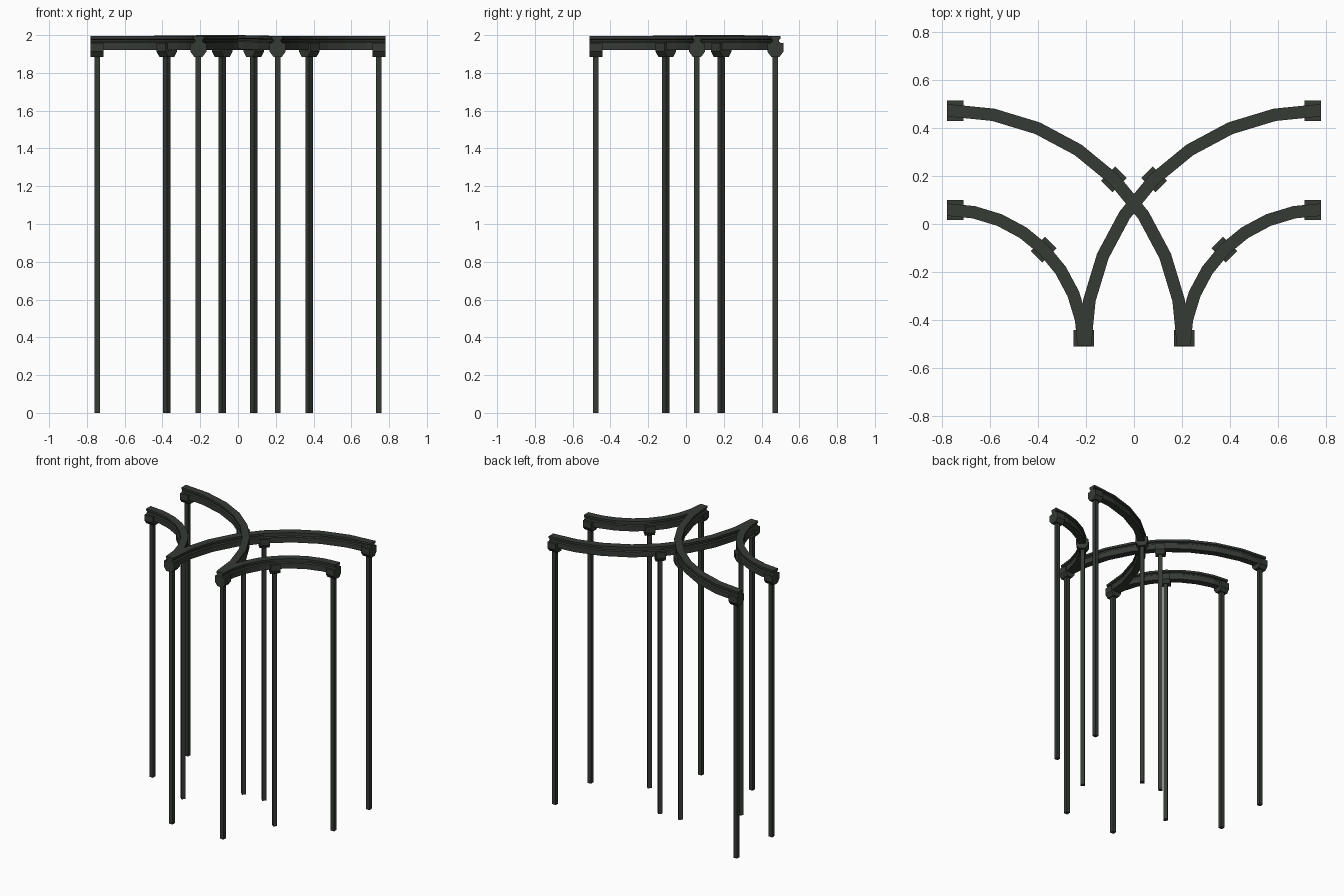
import bpy, bmesh, math
from mathutils import Matrix, Vector

if "Cube" in bpy.data.objects:
    bpy.data.objects.remove(bpy.data.objects["Cube"])

mat = bpy.data.materials.new("dark green grey metal")
mat.diffuse_color = (0.036, 0.043, 0.036, 1)
mat.use_nodes = True
mat.node_tree.nodes["Principled BSDF"].inputs["Base Color"].default_value = mat.diffuse_color

CX, CY = 0.78, -0.51          # shared centre of the right-hand curves
R_LARGE, R_SMALL = 0.985, 0.57
SEGS = 8


def finish(bm, name):
    bmesh.ops.recalc_face_normals(bm, faces=bm.faces)
    me = bpy.data.meshes.new(name)
    bm.to_mesh(me)
    bm.free()
    me.materials.append(mat)
    ob = bpy.data.objects.new(name, me)
    bpy.context.collection.objects.link(ob)
    return ob


def loft(bm, rings):
    """Skin a list of closed point rings and cap both ends."""
    vs = [[bm.verts.new(p) for p in r] for r in rings]
    n = len(vs[0])
    for a, b in zip(vs, vs[1:]):
        for i in range(n):
            bm.faces.new((a[i], a[(i + 1) % n], b[(i + 1) % n], b[i]))
    bm.faces.new(vs[0])
    bm.faces.new(vs[-1])


# rail cross-section: half width, height (top flange, groove, body)
HALF = [(0.026, 1.994), (0.026, 1.979), (0.017, 1.975), (0.017, 1.966),
        (0.025, 1.960), (0.025, 1.920)]
PROFILE = HALF + [(-w, z) for w, z in reversed(HALF)]


def rail(name, radius, side, hump=0.0):
    bm = bmesh.new()
    rings = []
    for i in range(SEGS + 1):
        a = math.pi / 2 * i / SEGS
        lift = hump * math.sin(math.pi * i / SEGS) ** 2
        rings.append([(side * (CX - (radius + w) * math.cos(a)),
                       CY + (radius + w) * math.sin(a), z + lift)
                      for w, z in PROFILE])
    loft(bm, rings)
    return finish(bm, name)


# bracket cross-section: across the rail, height
BRACKET = [(-0.042, 1.957), (0.042, 1.957), (0.042, 1.912), (0.022, 1.885),
           (-0.022, 1.885), (-0.042, 1.912)]


def support(name, x, y, angle):
    """Square post with a chamfered bracket; angle is the rail direction."""
    place = Matrix.Translation((x, y, 0)) @ Matrix.Rotation(angle, 4, 'Z')
    bm = bmesh.new()
    s = 0.0145
    loft(bm, [[place @ Vector((px, py, z)) for px, py in
               ((-s, -s), (s, -s), (s, s), (-s, s))] for z in (0, 1.9)])
    finish(bm, name + "_post")
    bm = bmesh.new()
    loft(bm, [[place @ Vector((l, w, z)) for w, z in BRACKET]
              for l in (-0.034, 0.034)])
    finish(bm, name + "_bracket")


for side, label in ((1, "right"), (-1, "left")):
    # the left-going large rail rises slightly over the other at the crossing
    rail(label + "_large_rail", R_LARGE, side, 0.006 if side < 0 else 0.0)
    rail(label + "_small_rail", R_SMALL, side)
    # front support shared by one large and one small rail
    support(label + "_front", side * 0.21, -0.477, math.pi / 2)
    for r, size in ((R_LARGE, "large"), (R_SMALL, "small")):
        d = r * math.sqrt(0.5)
        support(f"{label}_{size}_middle", side * (CX - d), CY + d,
                side * math.pi / 4)
        support(f"{label}_{size}_end", side * 0.746, CY + r - 0.002, 0)
